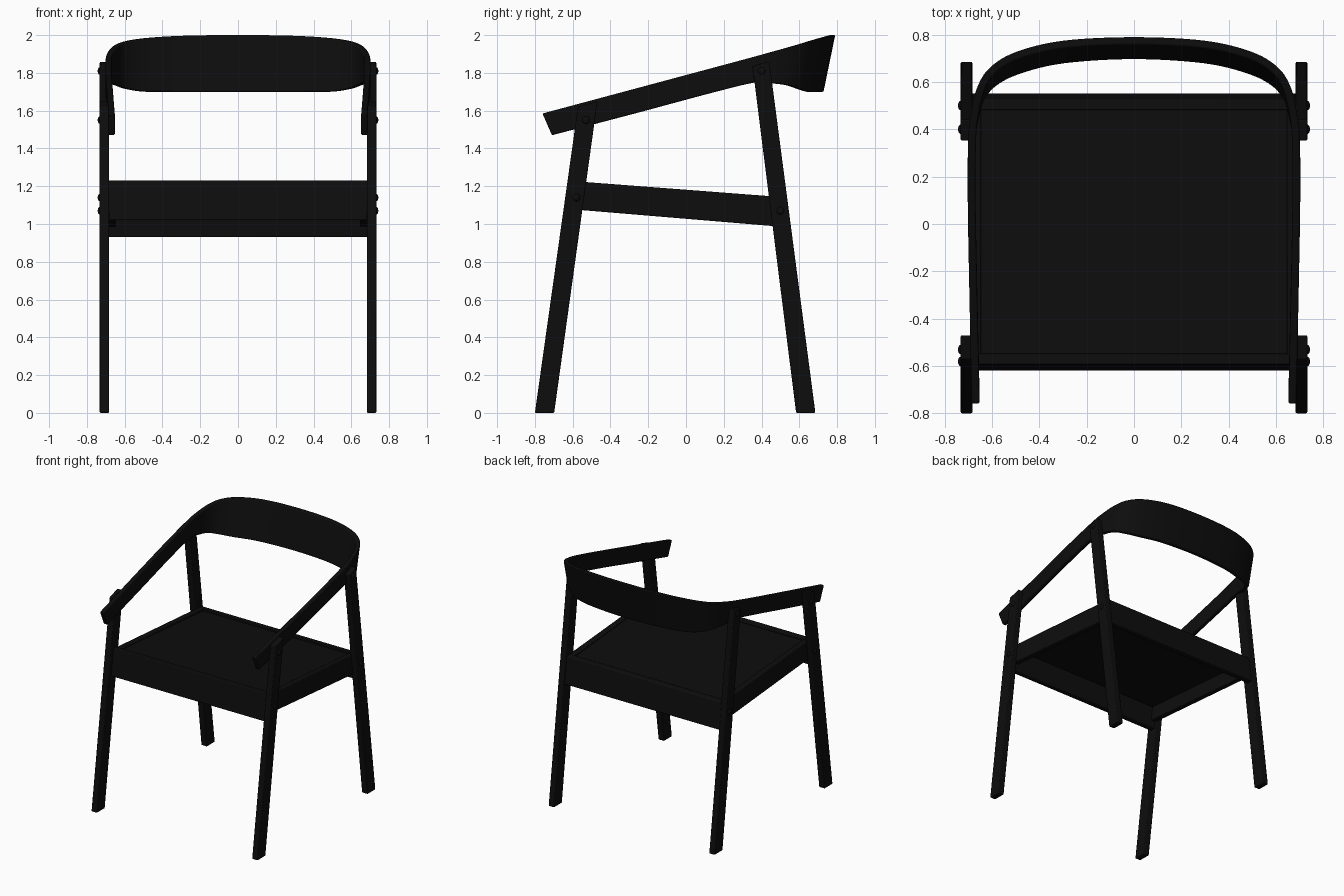
import bpy, bmesh, math
from mathutils import Vector

if "Cube" in bpy.data.objects:
    bpy.data.objects.remove(bpy.data.objects["Cube"])

black = bpy.data.materials.new("black stained wood")
black.diffuse_color = (0.004, 0.004, 0.004, 1)
black.use_nodes = True
black.node_tree.nodes["Principled BSDF"].inputs["Base Color"].default_value = black.diffuse_color


def finish(name, bm, bevel=0.006):
    bmesh.ops.recalc_face_normals(bm, faces=bm.faces)
    me = bpy.data.meshes.new(name)
    bm.to_mesh(me)
    bm.free()
    me.materials.append(black)
    ob = bpy.data.objects.new(name, me)
    bpy.context.collection.objects.link(ob)
    bpy.ops.object.select_all(action='DESELECT')
    ob.select_set(True)
    bpy.context.view_layer.objects.active = ob
    bpy.ops.object.shade_smooth_by_angle(angle=math.radians(35))
    if bevel:
        mod = ob.modifiers.new("soft edges", 'BEVEL')
        mod.width = bevel
        mod.segments = 2
        mod.limit_method = 'ANGLE'
        mod.angle_limit = math.radians(40)
    return ob


def prism(name, profile, x0, x1, bevel=0.006):
    """Extrude a side profile of (y, z) points from x0 to x1."""
    bm = bmesh.new()
    face = bm.faces.new([bm.verts.new((x0, y, z)) for y, z in profile])
    ext = bmesh.ops.extrude_face_region(bm, geom=[face])['geom']
    bmesh.ops.translate(bm, vec=(x1 - x0, 0, 0),
                        verts=[v for v in ext if isinstance(v, bmesh.types.BMVert)])
    return finish(name, bm, bevel)


def plug(name, x, y, z):
    """Domed peg end on the outside of a leg."""
    bm = bmesh.new()
    bmesh.ops.create_uvsphere(bm, u_segments=16, v_segments=8, radius=0.02)
    for v in bm.verts:
        v.co = Vector((x + v.co.x * 0.55, y + v.co.y, z + v.co.z))
    finish(name, bm, 0)


def spline(pts, steps=6):
    """Smooth curve through the points; the last one lies on the mirror plane."""
    p = [Vector(q) for q in pts]
    last = p[-2].copy()
    last.x = -last.x
    p = [2 * p[0] - p[1]] + p + [last]
    out = []
    for i in range(1, len(p) - 2):
        a, b, c, d = p[i - 1:i + 3]
        for k in range(steps):
            t = k / steps
            out.append(0.5 * (2 * b + (c - a) * t + (2 * a - 5 * b + 4 * c - d) * t * t
                              + (3 * b - a - 3 * c + d) * t ** 3))
    return out + [p[-2]]


def mirrored(path):
    return path + [Vector((-v.x, v.y, v.z)) for v in reversed(path[:-1])]


def inset(path, t):
    """Offset a path sideways towards the sitter."""
    out = []
    for i, v in enumerate(path):
        d = path[min(i + 1, len(path) - 1)] - path[max(i - 1, 0)]
        out.append(v + Vector((-d.y, d.x, 0)).normalized() * t)
    return out


# legs, with pegs, on both sides
front_leg = [(-0.80, 0), (-0.698, 0), (-0.469, 1.65), (-0.572, 1.62)]
rear_leg = [(0.583, 0), (0.685, 0), (0.441, 1.86), (0.352, 1.835)]
for s, side in ((-1, "left"), (1, "right")):
    prism("front_leg_" + side, front_leg, s * 0.682, s * 0.732)
    prism("rear_leg_" + side, rear_leg, s * 0.682, s * 0.732)
    # side rail sloping down to the back
    prism("side_rail_" + side, [(-0.57, 1.225), (0.49, 1.144), (0.51, 0.985), (-0.58, 1.076)],
          s * 0.645, s * 0.69)
    for i, (y, z) in enumerate([(-0.53, 1.55), (-0.58, 1.14), (0.40, 1.81), (0.50, 1.07)]):
        plug("peg_%s_%d" % (side, i + 1), s * 0.732, y, z)

# front and rear rails, leaning with the legs
prism("front_rail", [(-0.62, 1.02), (-0.575, 1.02), (-0.547, 1.228), (-0.592, 1.232)], -0.685, 0.685)
prism("rear_rail", [(0.507, 0.93), (0.552, 0.93), (0.525, 1.142), (0.48, 1.146)], -0.685, 0.685)

# seat panel set just below the rail tops
prism("seat", [(-0.56, 1.213), (0.50, 1.128), (0.50, 1.098), (-0.56, 1.183)], -0.66, 0.66, 0)

# arms and backrest: one bent plank, swept between its top and bottom edges
plan = [(0.685, -0.76), (0.695, -0.3), (0.702, 0.1), (0.70, 0.35), (0.69, 0.46),
        (0.663, 0.575), (0.61, 0.66), (0.5, 0.727), (0.3, 0.775), (0, 0.79)]
top = mirrored(spline([(x, y, 1.585 + 0.268 * (y + 0.76)) for x, y in plan]))
bottom = mirrored(spline([
    (0.685, -0.71, 1.47), (0.695, -0.26, 1.588), (0.702, 0.12, 1.69), (0.70, 0.36, 1.748),
    (0.688, 0.45, 1.745), (0.66, 0.54, 1.735), (0.60, 0.61, 1.715), (0.49, 0.665, 1.70),
    (0.3, 0.71, 1.70), (0, 0.728, 1.70)]))
bm = bmesh.new()
rings = [[bm.verts.new(v) for v in ring]
         for ring in zip(top, bottom, inset(bottom, 0.033), inset(top, 0.033))]
for a, b in zip(rings, rings[1:]):
    for i in range(4):
        j = (i + 1) % 4
        bm.faces.new((a[i], a[j], b[j], b[i]))
bm.faces.new(rings[0])
bm.faces.new(rings[-1])
finish("arms_and_backrest", bm, 0.006)
